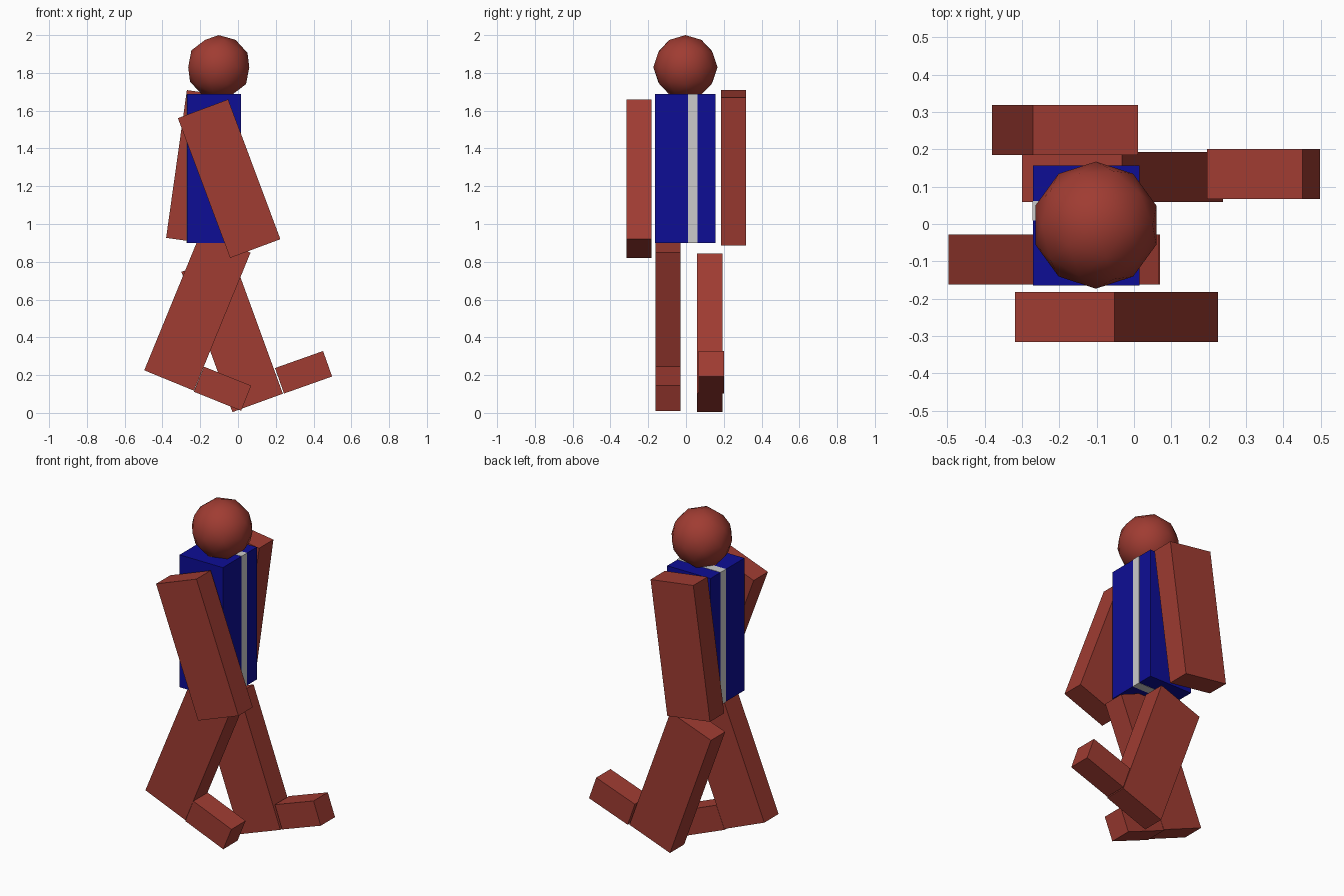
import bpy
from math import radians

if "Cube" in bpy.data.objects:
    bpy.data.objects.remove(bpy.data.objects["Cube"])


def material(name, rgb):
    m = bpy.data.materials.new(name)
    m.diffuse_color = (*rgb, 1)
    m.use_nodes = True
    m.node_tree.nodes["Principled BSDF"].inputs["Base Color"].default_value = m.diffuse_color
    return m


RED = material("red", (0.35, 0.045, 0.032))
BLUE = material("blue", (0.004, 0.004, 0.30))


def box(name, center, size, tilt=0, mat=None):
    bpy.ops.mesh.primitive_cube_add(size=1, location=center)
    ob = bpy.context.object
    ob.name = name
    ob.scale = size
    ob.rotation_euler.y = radians(tilt)
    if mat:
        ob.data.materials.append(mat)
    return ob


# Limbs share one block size, feet another
LIMB = (0.284, 0.134, 0.79)
FOOT = (0.27, 0.134, 0.143)

# Arms
box("right_arm", (-0.047, -0.249, 1.24), LIMB, -20.5, RED)
box("left_arm", (-0.185, 0.251, 1.298), LIMB, 8, RED)

# Legs and feet in a walking pose
box("left_leg", (-0.031, 0.126, 0.424), LIMB, -20, RED)
box("left_foot", (0.347, 0.134, 0.215), FOOT, -19.5, RED)
box("right_leg", (-0.215, -0.095, 0.537), LIMB, 22.3, RED)
box("right_foot", (-0.082, -0.095, 0.128), FOOT, 22, RED)

# Torso with a grey stripe wrapped over it
box("torso", (-0.1275, -0.004, 1.294), (0.285, 0.32, 0.788), 0, BLUE)
box("torso_stripe", (-0.1275, 0.036, 1.294), (0.289, 0.052, 0.791))

# Head
bpy.ops.mesh.primitive_ico_sphere_add(subdivisions=2, radius=0.17,
                                      location=(-0.102, -0.003, 1.83))
head = bpy.context.object
head.name = "head"
head.data.materials.append(RED)
bpy.ops.object.shade_smooth()
